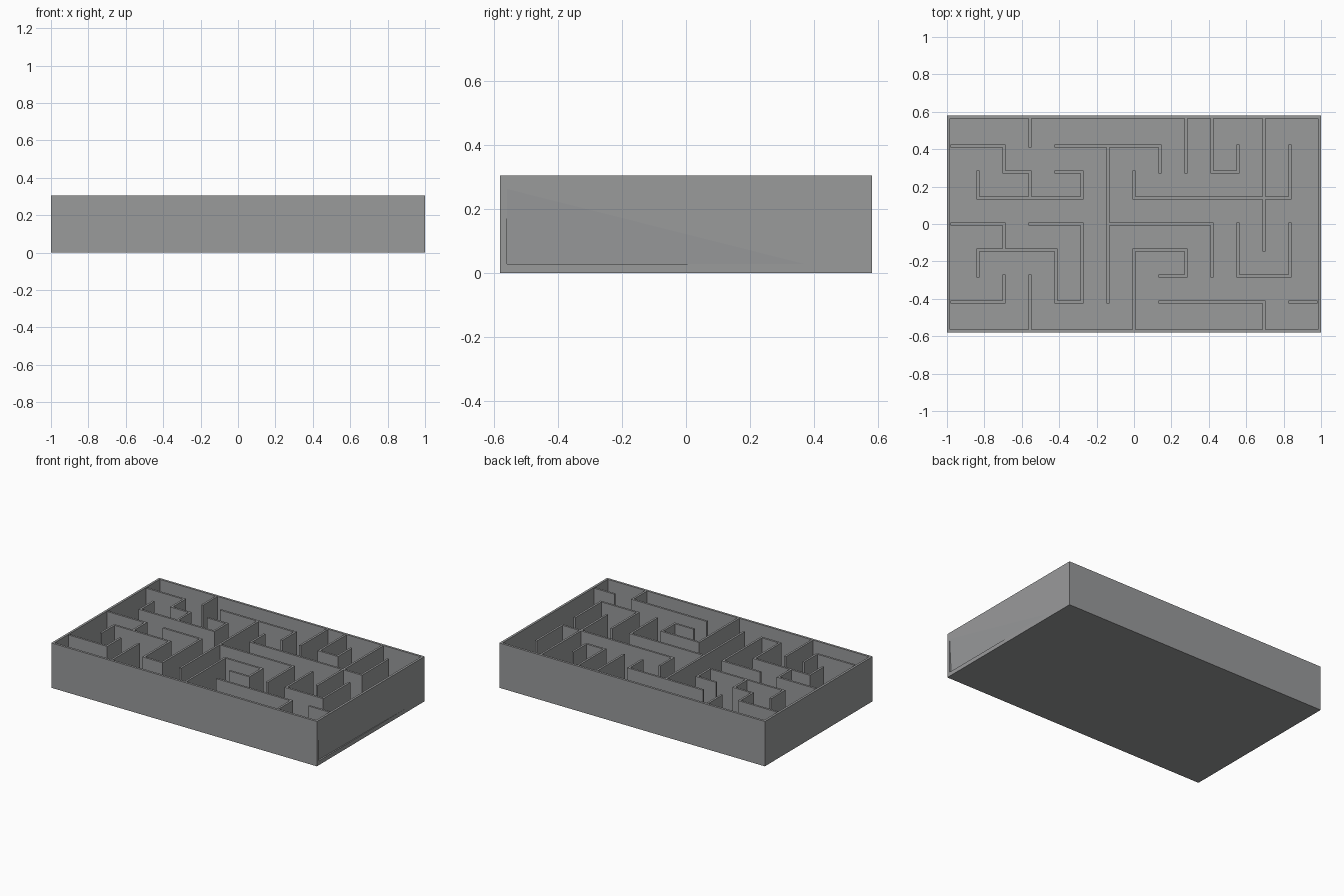
import bpy, bmesh

if "Cube" in bpy.data.objects:
    bpy.data.objects.remove(bpy.data.objects["Cube"])

P, T, H = 0.139, 0.014, 0.305      # maze pitch, inner wall thickness, height
HX, HY, RIM, FLOOR = 1.0, 0.58, 0.022, 0.028

grey = bpy.data.materials.new("mid_grey")
grey.diffuse_color = (0.32, 0.325, 0.33, 1)
grey.use_nodes = True
grey.node_tree.nodes["Principled BSDF"].inputs["Base Color"].default_value = grey.diffuse_color


def finish(name, bm):
    bmesh.ops.recalc_face_normals(bm, faces=bm.faces)
    me = bpy.data.meshes.new(name)
    bm.to_mesh(me)
    bm.free()
    me.materials.append(grey)
    ob = bpy.data.objects.new(name, me)
    bpy.context.collection.objects.link(ob)
    return ob


def box(name, x0, x1, y0, y1, z0, z1):
    bm = bmesh.new()
    bmesh.ops.create_cube(bm, size=1)
    for v in bm.verts:
        v.co = (x1 if v.co.x > 0 else x0, y1 if v.co.y > 0 else y0, z1 if v.co.z > 0 else z0)
    return finish(name, bm)


# Tray: solid block with the inside of the maze scooped out
bm = bmesh.new()
bmesh.ops.create_cube(bm, size=1)
for v in bm.verts:
    v.co = (v.co.x * 2 * HX, v.co.y * 2 * HY, (v.co.z + 0.5) * H)
top = next(f for f in bm.faces if f.calc_center_median().z > H - 0.001)
bmesh.ops.inset_region(bm, faces=[top], thickness=RIM)
floor = bmesh.ops.extrude_discrete_faces(bm, faces=[top])["faces"][0]
for v in floor.verts:
    v.co.z = FLOOR
tray = finish("tray", bm)

# Shallow slanted dent in the right end, where the end panel sits askew
bm = bmesh.new()
edge = [(1.0, -0.558, 0.028), (1.0, 0.37, 0.028), (1.0, -0.558, 0.262)]
outer = [bm.verts.new((1.05, y, z)) for _, y, z in edge]
inner = [bm.verts.new(c) for c in edge]
inner[0].co.x -= 0.012
bm.faces.new(outer)
bm.faces.new(inner)
for i in range(3):
    j = (i + 1) % 3
    for tri in ((outer[i], outer[j], inner[j]), (outer[i], inner[j], inner[i])):
        bm.faces.new(tri)
cutter = finish("end_panel_cutter", bm)
cutter.hide_render = True
cutter.hide_set(True)
mod = tray.modifiers.new("end_dent", "BOOLEAN")
mod.operation = "DIFFERENCE"
mod.object = cutter

# Maze walls on the grid: (row, from column, to column) and (column, from row, to row)
rows = [(3, -7, -5), (3, -3, 1), (2, -5, -4), (2, -3, -2), (2, 3, 4),
        (1, -6, -2), (1, 0, 6), (0, -7, -5), (0, -4, -2), (0, -1, 3),
        (-1, -6, -3), (-1, 0, 2), (-2, 1, 2), (-2, 4, 6),
        (-3, -7, -5), (-3, -3, -2), (-3, 1, 5), (-3, 6, 7)]
cols = [(-6, 1, 2), (-6, -2, -1), (-5, 2, 3), (-5, -1, 0), (-5, -3, -2),
        (-4, 3, 4), (-4, 1, 2), (-4, -4, -2), (-3, -3, -1), (-2, 1, 2),
        (-2, -3, 0), (-1, -3, 3), (0, 1, 2), (0, -4, -1), (1, 2, 3),
        (2, 2, 4), (2, -2, -1), (3, 2, 4), (3, -2, 0), (4, 2, 3), (4, -2, 0),
        (5, -1, 4), (5, -4, -3), (6, 1, 3), (6, -2, 0)]
h = T / 2
for n, (j, a, b) in enumerate(rows):
    box(f"cross_wall_{n}", a * P - h, b * P + h, j * P - h, j * P + h, FLOOR, H)
for n, (i, a, b) in enumerate(cols):
    box(f"long_wall_{n}", i * P - h, i * P + h, a * P - h, b * P + h, FLOOR, H)
